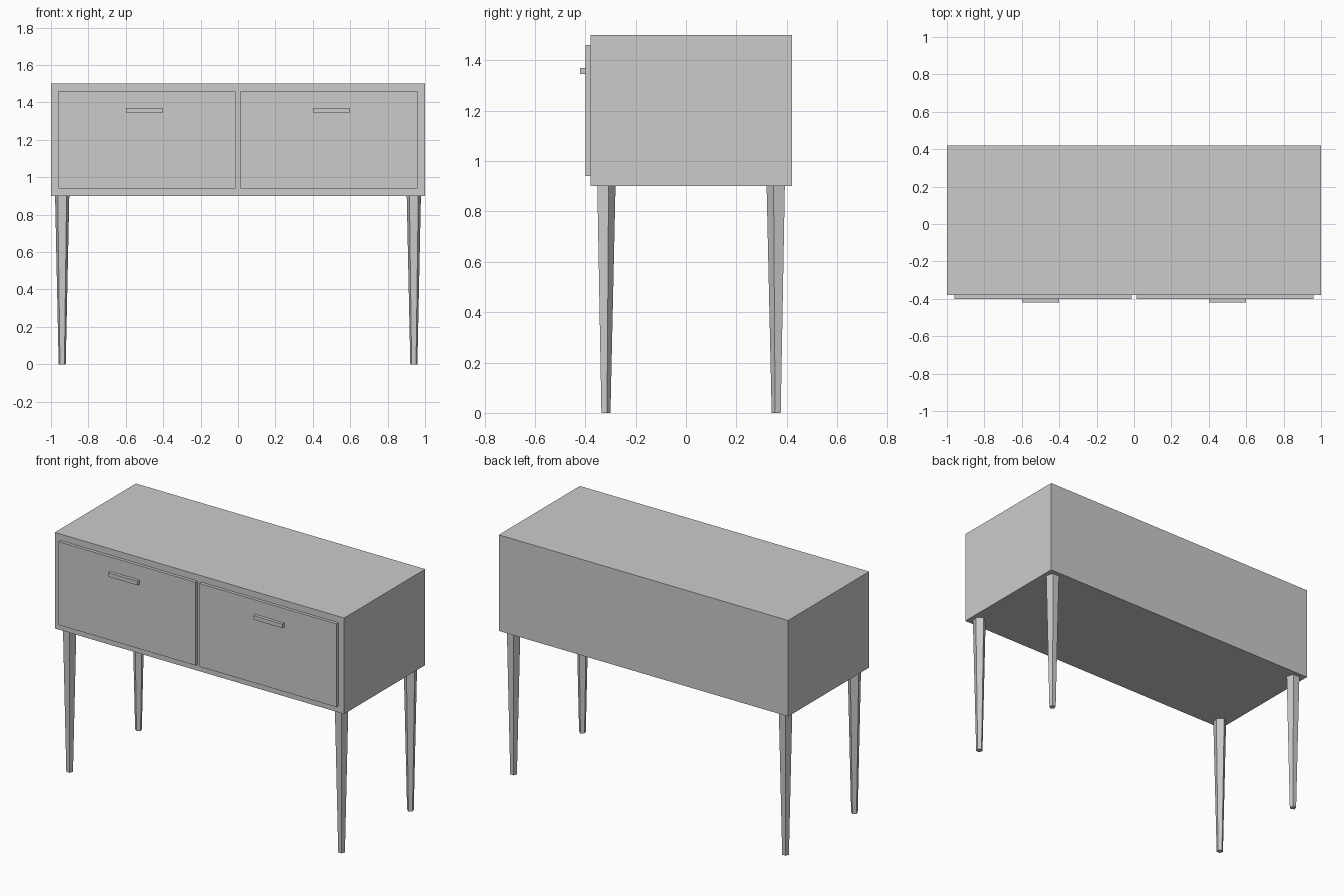
import bpy
import bmesh
import math

default = bpy.data.objects.get("Cube")
if default:
    bpy.data.objects.remove(default, do_unlink=True)

# Single flat grey finish
grey = bpy.data.materials.new("plain_grey")
grey.use_nodes = True
GREY = (0.6, 0.6, 0.6, 1)
grey.diffuse_color = GREY
grey.node_tree.nodes["Principled BSDF"].inputs["Base Color"].default_value = GREY


def finish(name, bm):
    """Turn a bmesh into a named, flat-shaded object."""
    bmesh.ops.recalc_face_normals(bm, faces=bm.faces)
    mesh = bpy.data.meshes.new(name)
    bm.to_mesh(mesh)
    bm.free()
    mesh.materials.append(grey)
    obj = bpy.data.objects.new(name, mesh)
    bpy.context.collection.objects.link(obj)
    return obj


def box(name, low, high):
    """Axis-aligned box between two corners."""
    bm = bmesh.new()
    bmesh.ops.create_cube(bm, size=1)
    for v in bm.verts:
        v.co = [a + (c + 0.5) * (b - a) for a, b, c in zip(low, high, v.co)]
    return finish(name, bm)


def leg(name, x, y, top, toward):
    """Tapered five-sided leg with one edge facing the middle in y."""
    bm = bmesh.new()
    rings = []
    for radius, z in ((0.02, 0), (0.04, top)):
        ring = []
        for i in range(5):
            a = math.tau * i / 5
            ring.append(bm.verts.new((x + radius * math.sin(a),
                                      y + toward * radius * math.cos(a), z)))
        rings.append(ring)
        bm.faces.new(ring)
    for i in range(5):
        j = (i + 1) % 5
        bm.faces.new((rings[0][i], rings[0][j], rings[1][j], rings[1][i]))
    return finish(name, bm)


# Cabinet body
BOTTOM, TOP = 0.9, 1.5
FRONT, BACK = -0.38, 0.42
box("cabinet_body", (-1, FRONT, BOTTOM), (1, BACK, TOP))

for side, s in (("right", -1), ("left", 1)):
    # Drawer front and its bar handle
    xs = sorted((s * 0.0125, s * 0.96))
    box(side + "_drawer_front", (xs[0], FRONT - 0.02, BOTTOM + 0.04),
        (xs[1], FRONT, TOP - 0.04))
    box(side + "_handle", (s * 0.5 - 0.1, FRONT - 0.04, 1.345),
        (s * 0.5 + 0.1, FRONT - 0.02, 1.37))
    # Legs
    leg("front_" + side + "_leg", s * 0.94, FRONT + 0.06, BOTTOM, 1)
    leg("back_" + side + "_leg", s * 0.94, BACK - 0.06, BOTTOM, -1)
